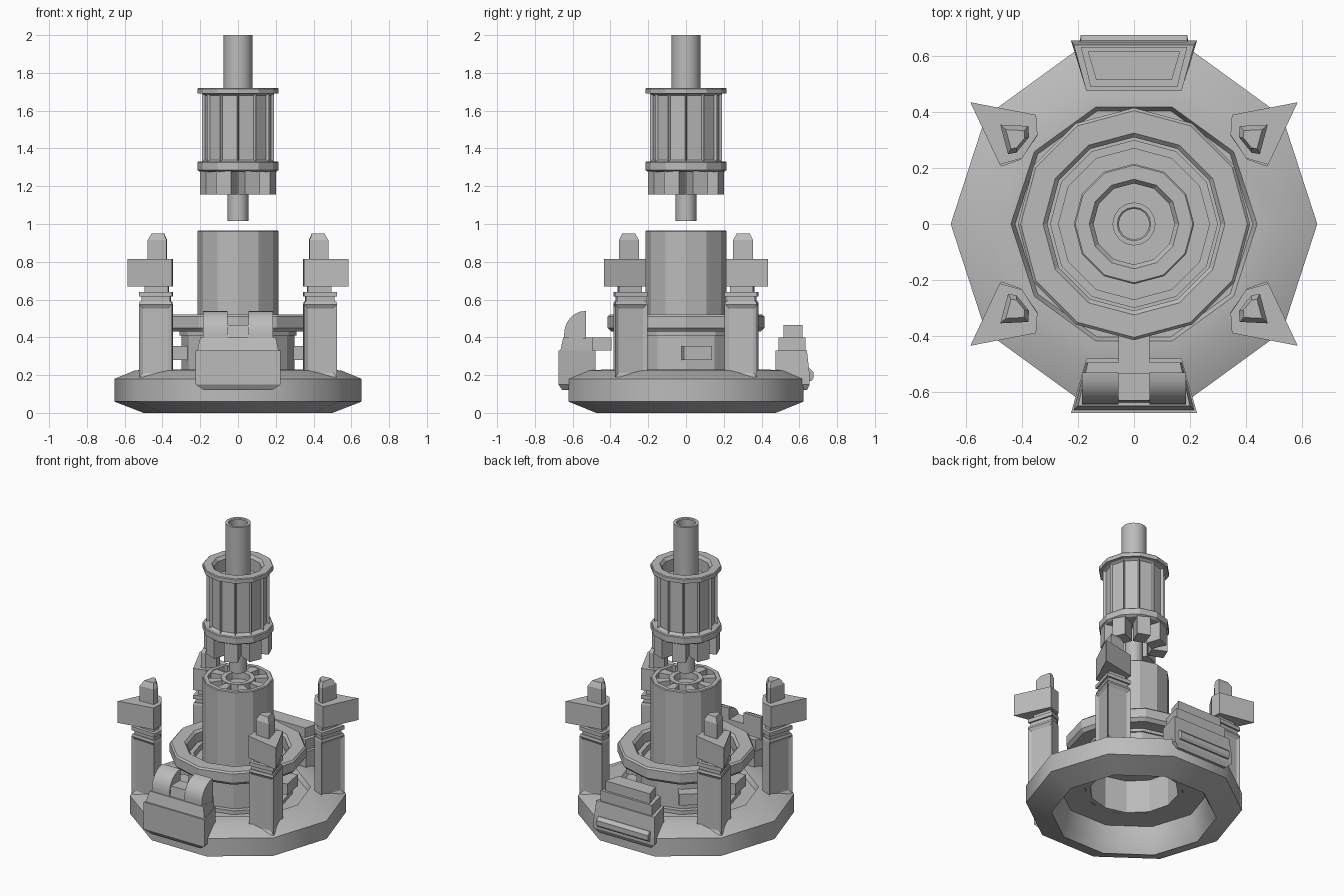
import bpy, bmesh, math
from mathutils import Matrix, Vector

if "Cube" in bpy.data.objects:
    bpy.data.objects.remove(bpy.data.objects["Cube"])

GREY = bpy.data.materials.new("mid grey")
GREY.diffuse_color = (0.5, 0.5, 0.5, 1)
GREY.use_nodes = True
GREY.node_tree.nodes["Principled BSDF"].inputs["Base Color"].default_value = GREY.diffuse_color


def finish(name, bm, smooth=None):
    bmesh.ops.recalc_face_normals(bm, faces=bm.faces)
    me = bpy.data.meshes.new(name)
    bm.to_mesh(me)
    bm.free()
    me.materials.append(GREY)
    ob = bpy.data.objects.new(name, me)
    bpy.context.collection.objects.link(ob)
    if smooth:
        bpy.ops.object.select_all(action='DESELECT')
        ob.select_set(True)
        bpy.context.view_layer.objects.active = ob
        bpy.ops.object.shade_smooth_by_angle(angle=math.radians(smooth))
    return ob


def lathe_bm(profile, sides, closed=False):
    """Spin (radius, height) points into a faceted solid."""
    bm = bmesh.new()
    rings = []
    for r, z in profile:
        if r < 1e-4:
            rings.append([bm.verts.new((0, 0, z))] * sides)
        else:
            rings.append([bm.verts.new((r * math.cos(math.tau * i / sides),
                                        r * math.sin(math.tau * i / sides), z))
                          for i in range(sides)])
    n = len(rings)
    for k in range(n if closed else n - 1):
        a, b = rings[k], rings[(k + 1) % n]
        for i in range(sides):
            j = (i + 1) % sides
            loop = list(dict.fromkeys([a[i], a[j], b[j], b[i]]))
            bm.faces.new(loop)
    return bm


def lathe(name, profile, sides, closed=False, smooth=None):
    return finish(name, lathe_bm(profile, sides, closed), smooth)


def loft_bm(sections):
    """Skin a stack of equal-length point loops and cap both ends."""
    bm = bmesh.new()
    rings = [[bm.verts.new(p) for p in s] for s in sections]
    for a, b in zip(rings, rings[1:]):
        for i in range(len(a)):
            j = (i + 1) % len(a)
            bm.faces.new((a[i], a[j], b[j], b[i]))
    bm.faces.new(rings[0])
    bm.faces.new(rings[-1])
    bm.normal_update()
    bmesh.ops.recalc_face_normals(bm, faces=bm.faces)
    return bm


def at(pts, z, scale=1.0):
    cx = sum(p[0] for p in pts) / len(pts)
    cy = sum(p[1] for p in pts) / len(pts)
    return [(cx + (x - cx) * scale, cy + (y - cy) * scale, z) for x, y in pts]


def trapezoid(y0, w0, y1, w1):
    return [(-w0, y0), (w0, y0), (w1, y1), (-w1, y1)]


def radial_box(name, angle, r0, r1, width, z0, z1, flare=1.0):
    w, v = width / 2, width / 2 * flare
    pts = [(r0, -w), (r1, -v), (r1, v), (r0, w)]
    bm = loft_bm([at(pts, z0), at(pts, z1)])
    bm.transform(Matrix.Rotation(math.radians(angle), 4, 'Z'))
    return finish(name, bm)


# Base ring, hollow underneath, with a sunken deck
lathe("base_ring", [(.5, 0), (.655, .06), (.655, .18), (.545, .225), (.44, .23),
                    (.425, .2), (.3, .2), (.3, .17), (.45, .17), (.47, .06)],
      10, True, 38)

# Drum and the raised collar it carries
lathe("drum", [(.3, .17), (.3, .45), (.27, .45), (.27, .17)], 12, True)
lathe("drum_step", [(.33, .2), (.33, .225), (.3, .225), (.3, .2)], 12, True)
lathe("collar", [(.3, .43), (.395, .43), (.415, .45), (.415, .51), (.405, .52),
                 (.325, .52), (.31, .505), (.31, .41), (.2, .41), (.2, .39), (.3, .39)],
      12, True)
for i, a in enumerate((10, 130, 190)):
    radial_box(f"drum_box_{i}", a, .27, .365, .15, .28, .355)

# Central column with a socketed top
lathe("column", [(.215, .39), (.215, .96), (.21, .965), (.185, .965), (.185, .925),
                 (.105, .925), (.105, .965), (.075, .965), (.075, .92), (0, .92)], 12)
for i in range(8):
    radial_box(f"socket_wedge_{i}", 45 * i, .095, .195, .035, .92, .96, 2.0)

# Floating upper barrel
lathe("lower_spindle", [(0, 1.015), (.055, 1.015), (.055, 1.28), (0, 1.28)], 16, smooth=35)
for i in range(8):
    radial_box(f"plug_{i}", 22.5 + 45 * i, .1, .2, .075, 1.155, 1.28, 1.15)
lathe("lower_flange", [(0, 1.275), (.2, 1.275), (.215, 1.285), (.215, 1.325),
                       (.21, 1.33), (0, 1.33)], 12)
lathe("upper_flange", [(.16, 1.69), (.215, 1.69), (.215, 1.715), (.21, 1.72),
                       (.16, 1.72), (.145, 1.70), (.145, 1.62), (.16, 1.62)], 12, True)
barrel = lathe_bm([(0, 1.33), (.19, 1.33), (.19, 1.69), (.15, 1.69), (.15, 1.62), (0, 1.62)], 12)
bmesh.ops.recalc_face_normals(barrel, faces=barrel.faces)
panels = [f for f in barrel.faces if abs(f.normal.z) < .1
          and f.calc_center_median().xy.length > .17]
bmesh.ops.inset_individual(barrel, faces=panels, thickness=.013, depth=-.014)
finish("barrel", barrel)
lathe("top_tube", [(0, 1.6), (.077, 1.6), (.077, 2), (.06, 2), (.055, 1.995),
                   (.055, 1.92), (0, 1.92)], 16, smooth=35)

# Four corner pillars
BODY = [(.525, .375), (.475, .205), (.405, .23), (.345, .315), (.35, .385)]
HEAD = [(.585, .435), (.48, .212), (.4, .235), (.345, .32), (.35, .39)]
CAP = [(.478, .355), (.45, .25), (.42, .255), (.375, .31), (.378, .35)]
for sx in (-1, 1):
    for sy in (-1, 1):
        tag = ("left" if sx < 0 else "right") + ("_front" if sy < 0 else "_back")
        flip = Matrix.Diagonal((sx, sy, 1, 1))
        bm = loft_bm([at(BODY, .19), at(BODY, .575), at(BODY, .59, .95)])
        sides = [f for f in bm.faces if f.calc_area() > .03 and abs(f.normal.z) < .1
                 and f.normal.dot(Vector((1, 1, 0))) > .3]
        bmesh.ops.inset_individual(bm, faces=sides, thickness=.03, depth=-.012)
        bm.transform(flip)
        finish("pillar_" + tag, bm)
        neck = [(.59, .86), (.615, .86), (.615, 1), (.64, 1), (.64, .72), (.675, .72)]
        bm = loft_bm([at(BODY, z, s) for z, s in neck])
        bm.transform(flip)
        finish("pillar_neck_" + tag, bm)
        bm = loft_bm([at(HEAD, .67), at(HEAD, .815)])
        bm.transform(flip)
        finish("pillar_head_" + tag, bm)
        bm = loft_bm([at(CAP, .81), at(CAP, .915), at(CAP, .95, .65)])
        bm.transform(flip)
        finish("pillar_cap_" + tag, bm)

# Front housing with a bridge to the collar
finish("front_housing", loft_bm([
    at(trapezoid(-.48, .16, -.655, .18), .12), at(trapezoid(-.48, .17, -.675, .225), .15),
    at(trapezoid(-.48, .17, -.675, .225), .33)]))
finish("front_housing_step", loft_bm([
    at(trapezoid(-.495, .17, -.665, .215), .33), at(trapezoid(-.495, .165, -.65, .2), .4)]))
finish("front_bridge", loft_bm([
    at(trapezoid(-.395, .055, -.64, .055), .33), at(trapezoid(-.395, .055, -.64, .055), .4)]))
finish("front_saddle", loft_bm([
    at(trapezoid(-.535, .06, -.64, .06), .39), at(trapezoid(-.535, .06, -.63, .06), .465)]))
arc = [(-.53 - .115 * math.sin(math.radians(t)), .42 + .12 * math.cos(math.radians(t)))
       for t in range(0, 91, 15)]
lobe = [(-.53, .39)] + arc + [(-.645, .39)]
for side, x0, x1 in (("left", -.185, -.055), ("right", .055, .185)):
    finish("front_lobe_" + side, loft_bm([[(x, y, z) for y, z in lobe] for x in (x0, x1)]), 35)

# Rear housing: stepped block with a rail across its back
finish("rear_housing", loft_bm([
    at(trapezoid(.485, .16, .64, .19), .12), at(trapezoid(.475, .17, .655, .225), .15),
    at(trapezoid(.475, .17, .655, .225), .2), at(trapezoid(.475, .17, .64, .215), .33)]))
finish("rear_step_low", loft_bm([
    at(trapezoid(.49, .155, .632, .19), .33), at(trapezoid(.49, .155, .632, .19), .4)]))
finish("rear_step_high", loft_bm([
    at(trapezoid(.515, .135, .617, .165), .4), at(trapezoid(.515, .135, .617, .165), .465)]))
finish("rear_rail", loft_bm([
    at(trapezoid(.62, .2, .665, .19), .17), at(trapezoid(.62, .2, .675, .19), .185),
    at(trapezoid(.62, .2, .675, .19), .215), at(trapezoid(.62, .2, .655, .19), .235)]))
